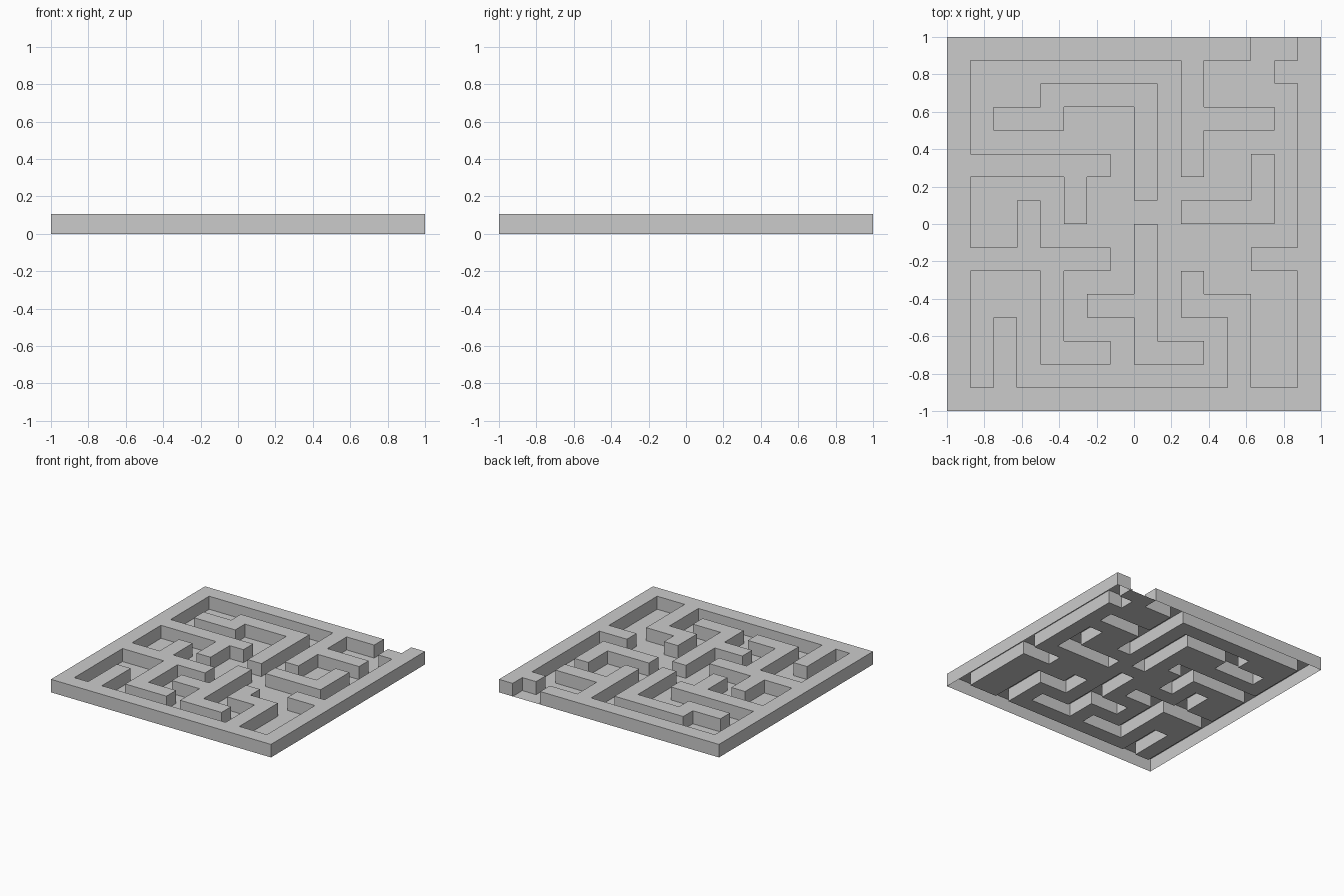
import bpy, bmesh

if "Cube" in bpy.data.objects:
    bpy.data.objects.remove(bpy.data.objects["Cube"])

N, CELL, H = 16, 0.125, 0.107

# Rectilinear outlines on a 16x16 grid (row 0 = back): start column, then alternating row / column
CORRIDOR = [15, 1, 14, 2, 15, 9, 13, 10, 15, 15, 13, 11, 11, 10, 10, 12, 12, 15, 3, 12, 2, 15,
            1, 10, 4, 14, 7, 13, 5, 10, 7, 9, 4, 7, 3, 9, 1, 6, 5, 8, 6, 6, 7, 5, 1, 1, 10, 6,
            11, 4, 14, 3, 11, 1, 13, 0]
ISLANDS = [[4, 2, 9, 7, 8, 3, 5, 4, 2, 3],
           [14, 8, 10, 7, 13, 5],
           [9, 13, 11, 14, 8, 12, 6, 11, 8, 8]]


def vertical_edges(path):
    """Columns with the row span of every vertical outline edge."""
    rows = path[1::2]
    for k, col in enumerate(path[0::2]):
        yield col, min(rows[k - 1], rows[k]), max(rows[k - 1], rows[k])


edges = [e for p in [CORRIDOR] + ISLANDS for e in vertical_edges(p)]


def is_path(c, r):
    return sum(col <= c and lo <= r < hi for col, lo, hi in edges) % 2 == 1


def is_wall(c, r):
    return 0 <= c < N and 0 <= r < N and not is_path(c, r)


def make_object(name, quads):
    bm = bmesh.new()
    for q in quads:
        bm.faces.new([bm.verts.new((c * CELL - 1, 1 - r * CELL, z)) for c, r, z in q])
    bmesh.ops.remove_doubles(bm, verts=bm.verts, dist=1e-4)
    me = bpy.data.meshes.new(name)
    bm.to_mesh(me)
    bm.free()
    bpy.context.collection.objects.link(bpy.data.objects.new(name, me))


def flat(c, r, z):
    return [(c, r + 1, z), (c + 1, r + 1, z), (c + 1, r, z), (c, r, z)]


walls, floor = [], []
for r in range(N):
    for c in range(N):
        if not is_wall(c, r):
            floor.append(flat(c, r, 0))
            continue
        walls.append(flat(c, r, H))
        # Side faces wherever a wall cell meets a path or the outside
        ring = [(c, r + 1), (c + 1, r + 1), (c + 1, r), (c, r)]
        for k, (dc, dr) in enumerate([(0, 1), (1, 0), (0, -1), (-1, 0)]):
            if not is_wall(c + dc, r + dr):
                a, b = ring[k], ring[(k + 1) % 4]
                walls.append([(*a, 0), (*b, 0), (*b, H), (*a, H)])

# Walls are hollow underneath; the floor only fills the paths
make_object("maze_walls", walls)
make_object("maze_floor", floor)
